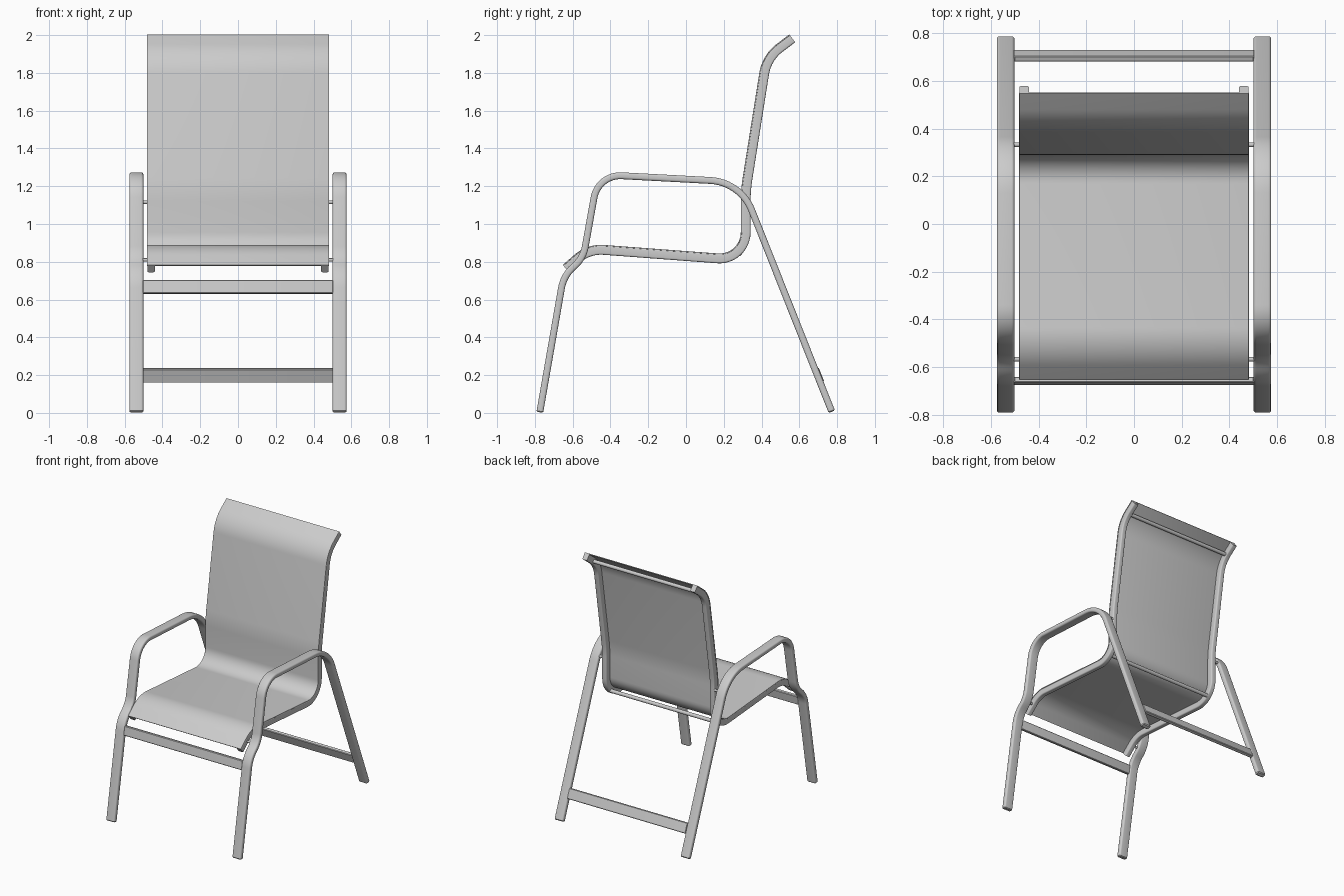
import bpy, bmesh, math
from mathutils import Vector

old = bpy.data.objects.get("Cube")
if old:
    bpy.data.objects.remove(old, do_unlink=True)

grey = bpy.data.materials.new("light grey")
grey.use_nodes = True
grey.diffuse_color = (0.6, 0.6, 0.6, 1)
grey.node_tree.nodes["Principled BSDF"].inputs["Base Color"].default_value = (0.6, 0.6, 0.6, 1)


def fillet(corners, steps=12):
    """Round a (y, z) polyline; each corner carries its tangent length."""
    pts = [Vector(c[:2]) for c in corners]
    path = [pts[0]]
    for i in range(1, len(pts) - 1):
        p, length = pts[i], corners[i][2]
        u = (pts[i - 1] - p).normalized()
        v = (pts[i + 1] - p).normalized()
        half = u.angle(v) / 2
        radius = length * math.tan(half)
        centre = p + (u + v).normalized() * (length / math.cos(half))
        a, b = p + u * length - centre, p + v * length - centre
        sweep_angle = a.angle(b)
        for k in range(steps + 1):
            t = k / steps
            w = (a * math.sin((1 - t) * sweep_angle) + b * math.sin(t * sweep_angle))
            path.append(centre + w.normalized() * radius)
    path.append(pts[-1])
    return path


def rounded_section(hw, ht, r, steps=4):
    section = []
    for q, (sx, sy) in enumerate([(1, 1), (-1, 1), (-1, -1), (1, -1)]):
        for k in range(steps + 1):
            a = (q + k / steps) * math.pi / 2
            section.append((sx * (hw - r) + r * math.cos(a), sy * (ht - r) + r * math.sin(a)))
    return section


def finish(name, bm):
    bmesh.ops.recalc_face_normals(bm, faces=bm.faces)
    mesh = bpy.data.meshes.new(name)
    bm.to_mesh(mesh)
    bm.free()
    mesh.materials.append(grey)
    ob = bpy.data.objects.new(name, mesh)
    bpy.context.collection.objects.link(ob)
    bpy.ops.object.select_all(action='DESELECT')
    ob.select_set(True)
    bpy.context.view_layer.objects.active = ob
    bpy.ops.object.shade_smooth_by_angle(angle=math.radians(35))
    return ob


def sweep(name, path, x, hw, ht, r, offset=0.0, cap=0.0):
    """Carry a rounded section along a path in the side plane."""
    bm = bmesh.new()
    rings = []
    last = len(path) - 1
    # stations: position, tangent, amount the section is drawn in
    stations = []
    for i, p in enumerate(path):
        t = (path[min(i + 1, last)] - path[max(i - 1, 0)]).normalized()
        if cap and i == 0:
            stations += [(p, t, cap), (p + t * cap, t, 0)]
        elif cap and i == last:
            stations += [(p - t * cap, t, 0), (p, t, cap)]
        else:
            stations.append((p, t, 0))
    for p, t, inset in stations:
        n = Vector((-t.y, t.x))
        ring = []
        for sx, sn in rounded_section(hw - inset, ht - inset, max(r - inset, 0.001)):
            q = p + n * (sn + offset)
            ring.append(bm.verts.new((x + sx, q.x, q.y)))
        rings.append(ring)
    for a, b in zip(rings, rings[1:]):
        for k in range(len(a)):
            j = (k + 1) % len(a)
            bm.faces.new((a[k], a[j], b[j], b[k]))
    bm.faces.new(rings[0])
    bm.faces.new(rings[-1])
    return finish(name, bm)


def rod(name, x0, x1, y, z, radius):
    bm = bmesh.new()
    bmesh.ops.create_cone(bm, cap_ends=True, segments=16, radius1=radius,
                          radius2=radius, depth=abs(x1 - x0))
    for v in bm.verts:
        v.co = Vector(((x0 + x1) / 2 + v.co.z, y + v.co.x, z + v.co.y))
    return finish(name, bm)


# Side hoop: front leg, armrest and rear leg in one bent tube
hoop = fillet([(-0.774, 0.003), (-0.648, 0.725, 0.065), (-0.544, 0.82, 0.06),
               (-0.465, 1.262, 0.125), (0.289, 1.222, 0.16), (0.772, 0.006)])
# Sling rail: seat, back and flared head
rail = fillet([(-0.635, 0.763), (-0.515, 0.868, 0.08), (0.317, 0.806, 0.15),
               (0.317, 1.18, 0.06), (0.428, 1.88, 0.085), (0.563, 1.982)])

for side, label in ((1, "left"), (-1, "right")):
    sweep(label + "_side_frame", hoop, side * 0.538, 0.037, 0.018, 0.012, cap=0.006)
    sweep(label + "_sling_rail", rail, side * 0.46, 0.02, 0.025, 0.009)
    # Bolts joining rail and frame
    rod(label + "_back_bolt", side * 0.47, side * 0.51, 0.332, 1.115, 0.009)
    rod(label + "_front_bolt", side * 0.47, side * 0.51, -0.567, 0.81, 0.009)

# Fabric sling stretched over the rails
sweep("fabric_sling", rail, 0, 0.481, 0.003, 0.001, offset=0.024)

# Flat stretchers between the legs, aligned with them
sweep("front_stretcher", [Vector((-0.664, 0.632)), Vector((-0.652, 0.702))],
      0, 0.503, 0.0125, 0.004, cap=0.004)
sweep("rear_stretcher", [Vector((0.720, 0.163)), Vector((0.691, 0.235))],
      0, 0.503, 0.0125, 0.004, cap=0.004)

# Spreader rods between the rails behind the fabric
rod("head_spreader", -0.445, 0.445, 0.49, 1.922, 0.014)
rod("seat_spreader", -0.445, 0.445, 0.283, 0.845, 0.014)
